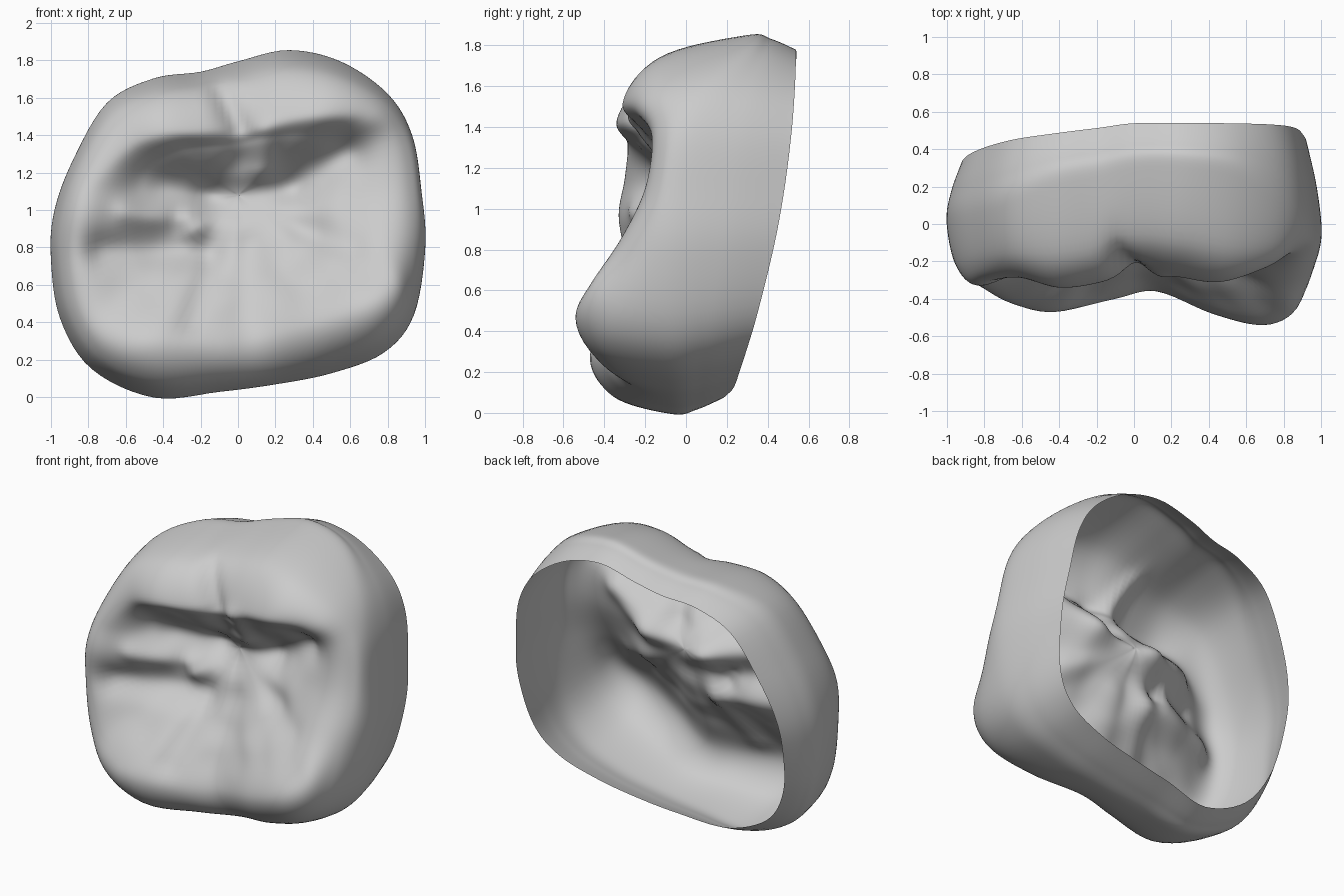
import bpy, bmesh, math
from mathutils import Vector, noise

if "Cube" in bpy.data.objects:
    bpy.data.objects.remove(bpy.data.objects["Cube"])

# Spokes, counter-clockwise from the right: widest outline x, z, y, then cusp crest x, z, y
SPOKES = [
    (1.0, .80, -.08, .80, .85, -.32), (.98, 1.1, -.05, .80, 1.1, -.20),
    (.93, 1.4, .0, .77, 1.35, -.17), (.80, 1.62, .1, .68, 1.48, -.24),
    (.55, 1.79, .25, .46, 1.52, -.31), (.27, 1.85, .3, .20, 1.5, -.27),
    (.0, 1.79, .3, .02, 1.46, -.24), (-.2, 1.735, .25, -.18, 1.44, -.31),
    (-.45, 1.70, .2, -.40, 1.42, -.34), (-.7, 1.57, .1, -.60, 1.33, -.29),
    (-.88, 1.27, .05, -.76, 1.15, -.30), (-.98, 1.0, .03, -.82, .97, -.33),
    (-1.0, .75, .0, -.83, .73, -.31), (-.95, .42, .0, -.76, .47, -.35),
    (-.78, .15, -.05, -.62, .33, -.43), (-.45, .0, -.07, -.42, .28, -.47),
    (-.1, .03, -.07, -.10, .27, -.40), (.2, .07, -.07, .12, .30, -.36),
    (.5, .13, -.08, .42, .38, -.48), (.78, .24, -.1, .68, .48, -.54),
    (.94, .44, -.1, .82, .62, -.47)]

# Grooves (positive) and ridges (negative): x1, z1, x2, z2, width, depth
GROOVES = [
    (-.5, 1.15, -.15, 1.08, .11, .07), (-.15, 1.08, .3, 1.12, .09, .05),
    (.3, 1.12, .58, 1.3, .11, .08), (-.72, .78, -.2, .78, .09, .06),
    (-.12, 1.68, .0, 1.45, .06, .05), (-.05, 1.0, -.25, .4, .07, .03),
    (.05, 1.0, .6, .8, .08, .03), (-.27, .95, -.24, .9, .06, -.04),
    (.15, 1.4, .12, 1.22, .07, -.04), (-.6, .98, -.4, .95, .06, -.03)]


def spline(p, n, closed):
    """Sample a Catmull-Rom curve through p with n steps per span."""
    m, out = len(p), []
    for i in range(m if closed else m - 1):
        a, b, c, d = [p[k % m] if closed else p[min(max(k, 0), m - 1)]
                      for k in range(i - 1, i + 3)]
        for s in range(n):
            t = s / n
            out.append(0.5 * (2 * b + (c - a) * t + (2 * a - 5 * b + 4 * c - d) * t ** 2
                              + (3 * b - a - 3 * c + d) * t ** 3))
    return out if closed else out + [p[-1].copy()]


def relief(x, z):
    """Sum of soft line-shaped grooves on the chewing face."""
    p, total = Vector((x, z)), 0
    for x1, z1, x2, z2, w, depth in GROOVES:
        a, d = Vector((x1, z1)), Vector((x2 - x1, z2 - z1))
        t = min(max((p - a).dot(d) / d.length_squared, 0), 1)
        total += depth * math.exp(-((p - a - d * t).length / w) ** 2)
    return total


# Control rings: open rim, belly, shoulder, crest, inner slope, basin, centre
centre = Vector((0, -.06, 1.08))
rings = [[] for _ in range(8)]
for bx, bz, by, cx, cz, cy in SPOKES:
    belly, crest = Vector((bx, by, bz)), Vector((cx, cy, cz))
    rx, rz = bx * .92, .95 + (bz - .95) * .92
    ry = .54 - .35 * (1 - rz / 1.85) ** 2 + .12 * min(rx, 0)
    rim = Vector((rx, ry, rz))
    mid = rim.lerp(belly, .5)
    mid.x += (belly.x - mid.x) * .45
    mid.z += (belly.z - mid.z) * .45
    shoulder = belly.lerp(crest, .3)
    shoulder.y = by + (cy - by) * .72
    slope, basin = crest.lerp(centre, .3), crest.lerp(centre, .62)
    slope.y = cy + (centre.y - cy) * .36
    basin.y = cy + (centre.y - cy) * .82
    tip = centre.lerp(basin, .03)
    for ring, v in zip(rings, (rim, mid, belly, shoulder, crest, slope, basin, tip)):
        ring.append(v)
rings = [spline(r, 6, True) for r in rings]
columns = [spline(list(c), 9, False) for c in zip(*rings)]

# Carve the fissures, and fine wrinkles within the basin
for col in columns:
    for j, v in enumerate(col):
        face = min(max((j - 22) / 6, 0), 1)
        inner = min(max((j - 38) / 12, 0), 1)
        wrinkle = noise.noise(Vector((v.x * 6, 3.1, v.z * 6))) * .022
        v.y += face * relief(v.x, v.z) + inner * wrinkle

# Crown shell, open at the back
bm = bmesh.new()
grid = [[bm.verts.new(v) for v in col] for col in columns]
for i in range(len(grid)):
    a, b = grid[i - 1], grid[i]
    for j in range(len(a) - 1):
        bm.faces.new((a[j], b[j], b[j + 1], a[j + 1]))
bm.faces.new([c[-1] for c in grid])
bmesh.ops.triangulate(bm, faces=[f for f in bm.faces if len(f.verts) > 4])
bmesh.ops.recalc_face_normals(bm, faces=bm.faces[:])
if sum(f.normal.y * f.calc_area() for f in bm.faces) > 0:
    bmesh.ops.reverse_faces(bm, faces=bm.faces[:])
mesh = bpy.data.meshes.new("molar_crown")
bm.to_mesh(mesh)
bm.free()
mesh.shade_smooth()
crown = bpy.data.objects.new("molar_crown", mesh)
bpy.context.collection.objects.link(crown)
